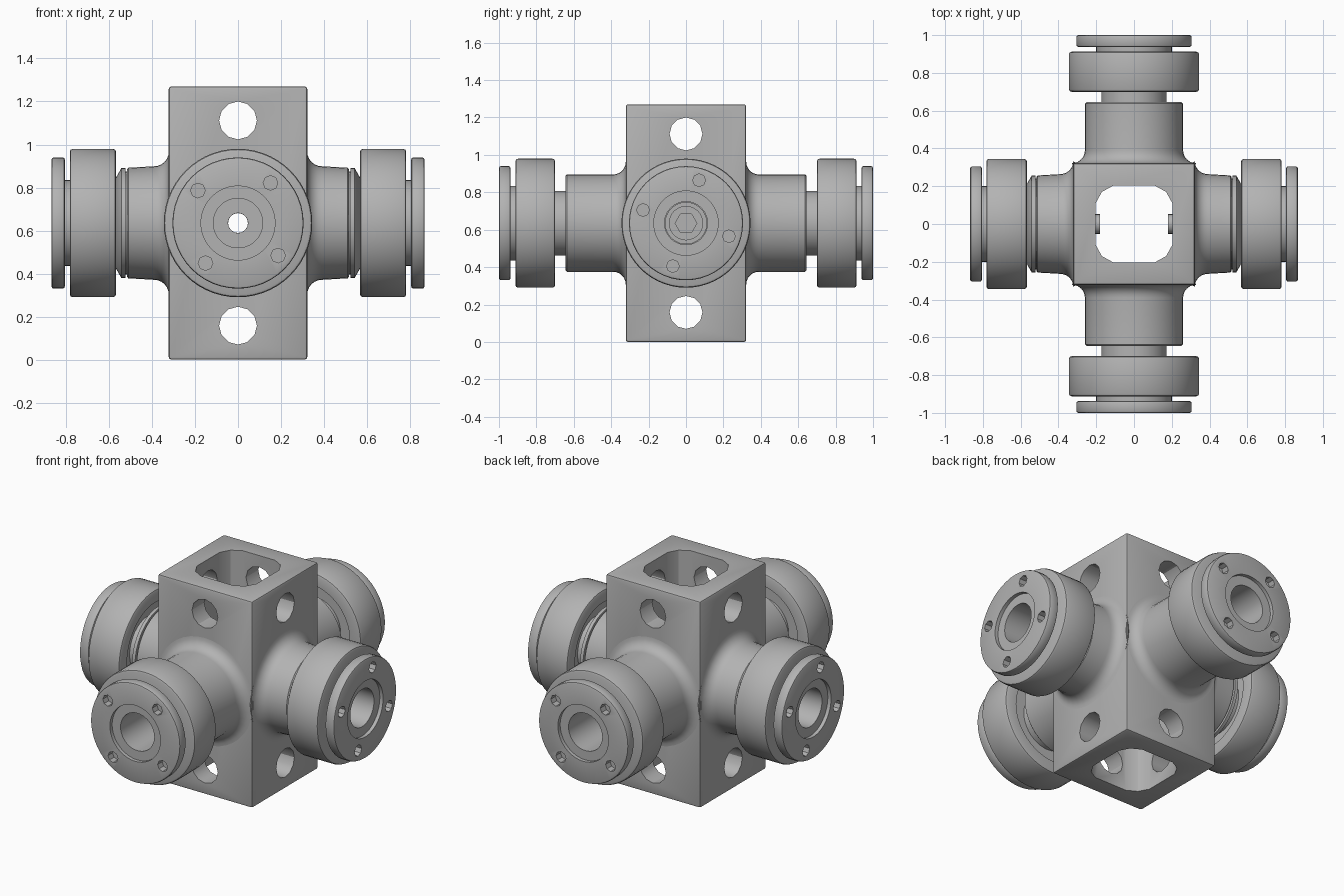
import bpy, bmesh, math
from mathutils import Matrix

if "Cube" in bpy.data.objects:
    bpy.data.objects.remove(bpy.data.objects["Cube"])

ZC, H = 0.635, 1.27          # arm axis height, block height
HALF = 0.322                 # half width of the block

steel = bpy.data.materials.new("steel_grey")
steel.use_nodes = True
GREY = (0.45, 0.45, 0.45, 1)
steel.diffuse_color = GREY
steel.node_tree.nodes["Principled BSDF"].inputs["Base Color"].default_value = GREY


def make(name, bm, matrix=Matrix()):
    bmesh.ops.recalc_face_normals(bm, faces=bm.faces[:])
    mesh = bpy.data.meshes.new(name)
    bm.to_mesh(mesh)
    bm.free()
    mesh.materials.append(steel)
    ob = bpy.data.objects.new(name, mesh)
    ob.matrix_world = matrix
    bpy.context.collection.objects.link(ob)
    return ob


def lathe(name, profile, matrix, sides=40):
    """Spin a closed (x, radius) outline about the local x axis."""
    bm = bmesh.new()
    rings = []
    for i in range(sides):
        a = math.tau * i / sides
        rings.append([bm.verts.new((x, r * math.cos(a), r * math.sin(a)))
                      for x, r in profile])
    n = len(profile)
    for i in range(sides):
        a, b = rings[i], rings[(i + 1) % sides]
        for j in range(n):
            k = (j + 1) % n
            bm.faces.new((a[j], a[k], b[k], b[j]))
    return make(name, bm, matrix)


def rod(bm, radius, x0, x1, y, z, sides, turn=0):
    """Add a straight cutter along local x."""
    m = (Matrix.Translation(((x0 + x1) / 2, y, z))
         @ Matrix.Rotation(math.pi / 2, 4, "Y") @ Matrix.Rotation(turn, 4, "Z"))
    bmesh.ops.create_cone(bm, cap_ends=True, segments=sides, radius1=radius,
                          radius2=radius, depth=x1 - x0, matrix=m)


def carve(ob, cutter):
    """Subtract the cutter, then throw it away."""
    cutter.hide_render = True
    mod = ob.modifiers.new("cut", "BOOLEAN")
    mod.operation, mod.solver, mod.object = "DIFFERENCE", "EXACT", cutter
    bpy.context.view_layer.objects.active = ob
    bpy.context.view_layer.update()
    bpy.ops.object.modifier_apply(modifier=mod.name)
    bpy.data.objects.remove(cutter)


def turn_z(deg):
    return Matrix.Rotation(math.radians(deg), 4, "Z")


def ring(x0, x1, inner, outer, bev):
    """Outline of a ring with chamfered outer edges."""
    return [(x0, inner), (x0, outer - bev), (x0 + bev * .3, outer - bev * .3),
            (x0 + bev, outer), (x1 - bev, outer), (x1 - bev * .3, outer - bev * .3),
            (x1, outer - bev), (x1, inner)]


parts = []

# Central block with chamfered edges
bm = bmesh.new()
bmesh.ops.create_cube(bm, size=1, matrix=Matrix.Translation((0, 0, ZC))
                      @ Matrix.Diagonal((2 * HALF, 2 * HALF, H, 1)))
bmesh.ops.bevel(bm, geom=bm.edges[:], offset=0.012, segments=2, profile=0.5,
                affect="EDGES")
block = make("central_block", bm)
parts.append(block)

# Vertical bore: square with clipped corners
bm = bmesh.new()
corner = [(0.203, 0.11), (0.17, 0.17), (0.11, 0.203)]
outline = []
for q in range(4):
    c, s = round(math.cos(q * math.pi / 2)), round(math.sin(q * math.pi / 2))
    outline += [(x * c - y * s, x * s + y * c) for x, y in corner]
base = bm.faces.new([bm.verts.new((x, y, -0.1)) for x, y in outline])
top = bmesh.ops.extrude_face_region(bm, geom=[base])["geom"]
bmesh.ops.translate(bm, vec=(0, 0, H + 0.2),
                    verts=[v for v in top if isinstance(v, bmesh.types.BMVert)])
carve(block, make("bore_cutter", bm))

# Cross holes near both ends, plus the narrow hole along y
for deg in (0, 90):
    for z in (0.158, H - 0.158):
        bm = bmesh.new()
        rod(bm, 0.088, -0.5, 0.5, 0, z, 12)
        carve(block, make("cross_cutter", bm, turn_z(deg)))
bm = bmesh.new()
rod(bm, 0.046, -0.5, 0.5, 0, ZC, 16)
carve(block, make("oil_cutter", bm, turn_z(90)))


def fillet(radius, size=0.068, steps=6):
    """Concave flare from the block face onto the sleeve."""
    pts = []
    for i in range(steps + 1):
        a = math.pi / 2 * i / steps
        pts.append((HALF + size * (1 - math.cos(a)), radius + size * (1 - math.sin(a))))
    return pts


def roller(side, m, start, wheel_end, tip, neck_from, hole_deg):
    """Neck, wheel and drilled end flange shared by all arms."""
    parts.append(lathe(side + "_neck", [
        (neck_from, 0.115), (neck_from, 0.173), (start + 0.05, 0.173),
        (start + 0.05, 0.2), (tip - 0.06, 0.2), (tip - 0.03, 0.18),
        (tip - 0.022, 0.18), (tip - 0.022, 0.115)], m))
    wheel = ring(start, wheel_end, 0.27, 0.345, 0.014)
    wheel = wheel[:-1] + [(wheel_end, 0.195), (start + 0.05, 0.195), (start + 0.05, 0.27)]
    parts.append(lathe(side + "_wheel", wheel, m, 56))
    flange = lathe(side + "_flange", ring(tip - 0.062, tip, 0.172, 0.305, 0.01), m, 48)
    bm = bmesh.new()
    for i in range(4):
        a = math.radians(hole_deg + 90 * i)
        rod(bm, 0.034, tip - 0.045, tip + 0.05,
            0.24 * math.cos(a), 0.24 * math.sin(a), 8)
    carve(flange, make("flange_cutter", bm, m))
    parts.append(flange)


# Long arms along y
for side, deg in (("front", -90), ("back", 90)):
    m = Matrix.Translation((0, 0, ZC)) @ turn_z(deg)
    parts.append(lathe(side + "_sleeve", [(0.31, 0.046), (0.31, 0.325)] + fillet(0.26)
                       + [(0.637, 0.26), (0.645, 0.252), (0.645, 0.046)], m))
    roller(side, m, 0.70, 0.912, 1.0, 0.64, 51)

# Short arms along x, with a grooved collar and a socket bolt
for side, deg in (("left", 0), ("right", 180)):
    m = Matrix.Translation((0, 0, ZC)) @ turn_z(deg)
    parts.append(lathe(side + "_sleeve", [(0.31, 0.045), (0.31, 0.325)] + fillet(0.264)
                       + [(0.51, 0.257), (0.515, 0.25), (0.515, 0.045)], m))
    parts.append(lathe(side + "_collar", [
        (0.51, 0.11), (0.51, 0.24), (0.522, 0.24), (0.522, 0.256),
        (0.542, 0.256), (0.567, 0.212), (0.567, 0.11)], m))
    roller(side, m, 0.567, 0.782, 0.867, 0.53, 73)
    bm = bmesh.new()
    rod(bm, 0.052, 0.18, 0.53, 0, 0, 20)
    parts.append(make(side + "_bolt_shank", bm, m))
    bm = bmesh.new()
    rod(bm, 0.092, 0.51, 0.6, 0, 0, 24)
    head = make(side + "_bolt_head", bm, m)
    bm = bmesh.new()
    rod(bm, 0.058, 0.56, 0.7, 0, 0, 6)
    carve(head, make("socket_cutter", bm, m))
    parts.append(head)

# Smooth shading with crisp edges
bpy.ops.object.select_all(action="DESELECT")
for ob in parts:
    ob.select_set(True)
bpy.context.view_layer.objects.active = block
bpy.ops.object.shade_smooth_by_angle(angle=math.radians(30))
